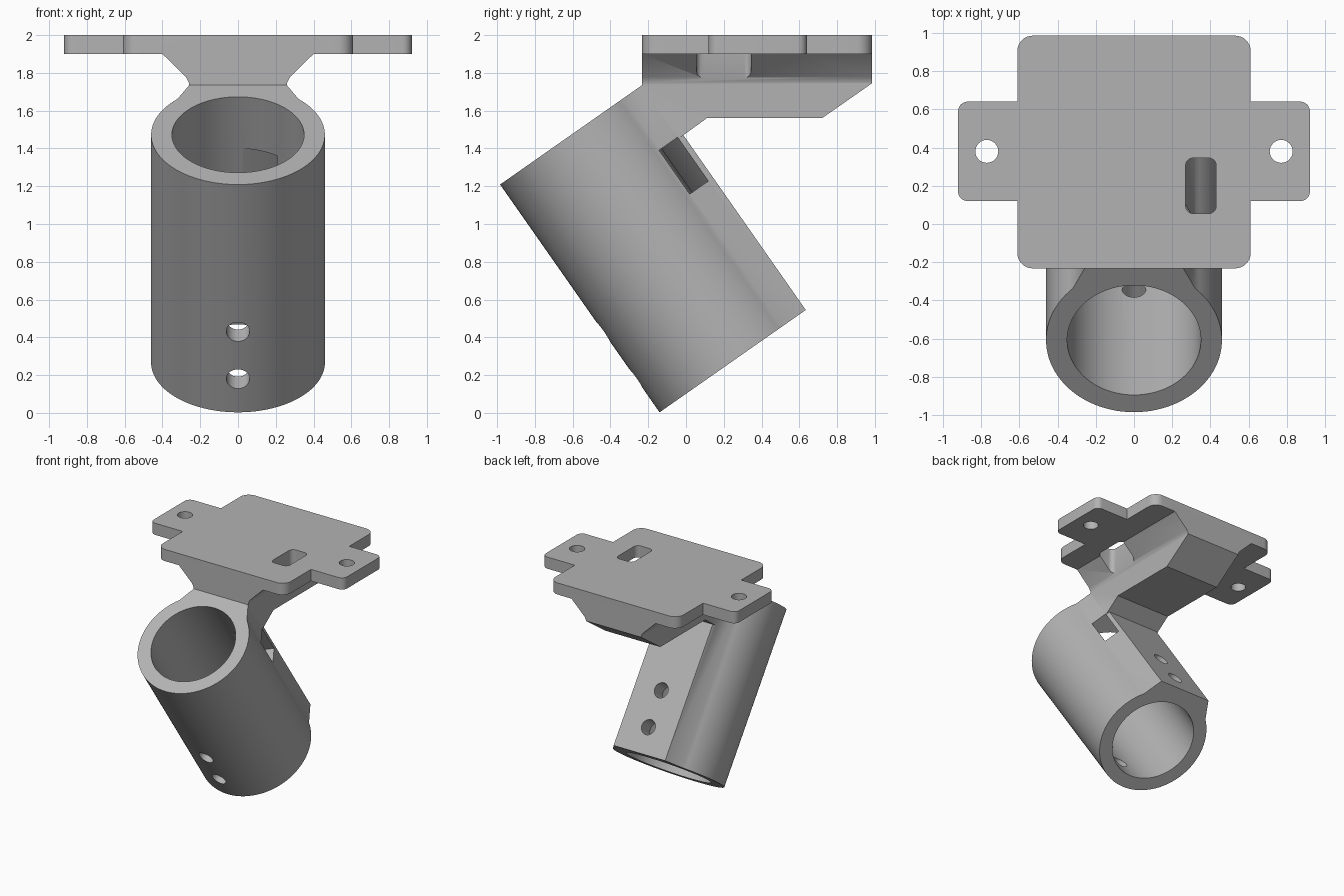
import bpy, bmesh
from math import sin, cos, pi, radians, atan2
from mathutils import Vector

cube = bpy.data.objects.get("Cube")
if cube:
    bpy.data.objects.remove(cube, do_unlink=True)

grey = bpy.data.materials.new("matte grey")
grey.use_nodes = True
grey.diffuse_color = (0.45, 0.45, 0.45, 1)
grey.node_tree.nodes["Principled BSDF"].inputs["Base Color"].default_value = grey.diffuse_color

X, Y, Z = Vector((1, 0, 0)), Vector((0, 1, 0)), Vector((0, 0, 1))
TILT = radians(35)
UP = Vector((0, -sin(TILT), cos(TILT)))      # along the tube
BACK = Vector((0, cos(TILT), sin(TILT)))     # across the tube, to its back
RADIUS, BORE, LENGTH, FLAT = 0.46, 0.35, 1.472, 0.485
BASE = Vector((0, -0.14, 0.003)) + BACK * RADIUS   # centre of the lower end


def prism(name, points, a, b, start, sweep):
    """Closed 2D outline in directions a and b, swept from start."""
    bm = bmesh.new()
    face = bm.faces.new([bm.verts.new(start + a * p + b * q) for p, q in points])
    out = bmesh.ops.extrude_face_region(bm, geom=[face])
    moved = [v for v in out["geom"] if isinstance(v, bmesh.types.BMVert)]
    bmesh.ops.translate(bm, vec=sweep, verts=moved)
    bmesh.ops.recalc_face_normals(bm, faces=bm.faces)
    mesh = bpy.data.meshes.new(name)
    bm.to_mesh(mesh)
    bm.free()
    mesh.materials.append(grey)
    obj = bpy.data.objects.new(name, mesh)
    bpy.context.collection.objects.link(obj)
    return obj


def arc(r, start, end, steps, cx=0, cy=0):
    return [(cx + r * cos(start + (end - start) * i / steps),
             cy + r * sin(start + (end - start) * i / steps)) for i in range(steps + 1)]


def circle(r, steps):
    return arc(r, 0, 2 * pi, steps)[:-1]


def rounded(x0, x1, y0, y1, r):
    corners = [(x1 - r, y1 - r), (x0 + r, y1 - r), (x0 + r, y0 + r), (x1 - r, y0 + r)]
    return [p for i, (cx, cy) in enumerate(corners)
            for p in arc(r, i * pi / 2, (i + 1) * pi / 2, 8, cx, cy)]


def combine(target, tool, operation):
    mod = target.modifiers.new("join", "BOOLEAN")
    mod.operation, mod.solver, mod.object = operation, "EXACT", tool
    bpy.context.view_layer.objects.active = target
    bpy.ops.object.modifier_apply(modifier=mod.name)
    bpy.data.objects.remove(tool, do_unlink=True)


# Tilted tube with a flat pad along its back
crease = atan2(0.33, 0.32)
outline = arc(RADIUS, crease, -pi - crease, 72) + [(-0.245, FLAT), (0.245, FLAT)]
mount = prism("mount_bracket", outline, X, BACK, BASE, UP * LENGTH)

# Web between tube and plate, profiled from the side
front, rear, top = -0.232, 0.985, 1.95
rim = BASE + UP * LENGTH
corner = rim + BACK * ((front - rim.y) / BACK.y)
inner = rim + BACK * 0.4
foot = BASE + UP * 1.128 + BACK * 0.4
web = [(front, top), (corner.y, corner.z), (inner.y, inner.z), (foot.y, foot.z),
       (0.11, 1.56), (0.72, 1.56), (rear, 1.745), (rear, top)]
combine(mount, prism("web", web, Y, Z, X * -0.26, X * 0.52), "UNION")

# Flared shoulder under the plate
side = [(0.26, 1.747), (0.275, 1.778), (0.4, 1.9), (0.4, top)]
flare = side + [(-x, z) for x, z in reversed(side)]
combine(mount, prism("shoulder", flare, X, Z, Y * front, Y * (rear - front)), "UNION")

# Top plate and its two ears
for name, shape in (("plate", rounded(-0.61, 0.61, front, rear, 0.08)),
                    ("ears", rounded(-0.92, 0.92, 0.12, 0.64, 0.05))):
    combine(mount, prism(name, shape, X, Y, Z * 1.9, Z * 0.1), "UNION")

# Bore through the tube
combine(mount, prism("bore", circle(BORE, 72), X, BACK, BASE - UP * 0.2, UP * 2), "DIFFERENCE")

# Cross holes low on the tube, through both walls
for height in (0.215, 0.52):
    hole = prism("pin_hole", circle(0.062, 32), X, UP, BASE + UP * height - BACK, BACK * 2)
    combine(mount, hole, "DIFFERENCE")

# Screw holes in the ears
for x in (-0.77, 0.77):
    hole = prism("ear_hole", circle(0.06, 32), X, Y, Vector((x, 0.38, 1.8)), Z * 0.4)
    combine(mount, hole, "DIFFERENCE")

# Rounded cable slot through plate and shoulder
slot = prism("plate_slot", rounded(0.27, 0.43, 0.055, 0.345, 0.04), X, Y, Z * 1.7, Z * 0.5)
combine(mount, slot, "DIFFERENCE")

# Cable window cut square to the left slanted side of the pad
along = (BACK * 0.91 - X * 0.41).normalized()
inward = (X * -0.91 - BACK * 0.41).normalized()
centre = BASE + X * 0.29 + BACK * 0.394 - inward * 0.1
window = [(-0.067, 0.855), (0.067, 0.855), (0.067, 1.138), (-0.067, 1.138)]
combine(mount, prism("tube_window", window, along, UP, centre, inward * 0.37), "DIFFERENCE")

bpy.ops.object.select_all(action="DESELECT")
mount.select_set(True)
bpy.context.view_layer.objects.active = mount
bpy.ops.object.shade_smooth_by_angle(angle=radians(30))
